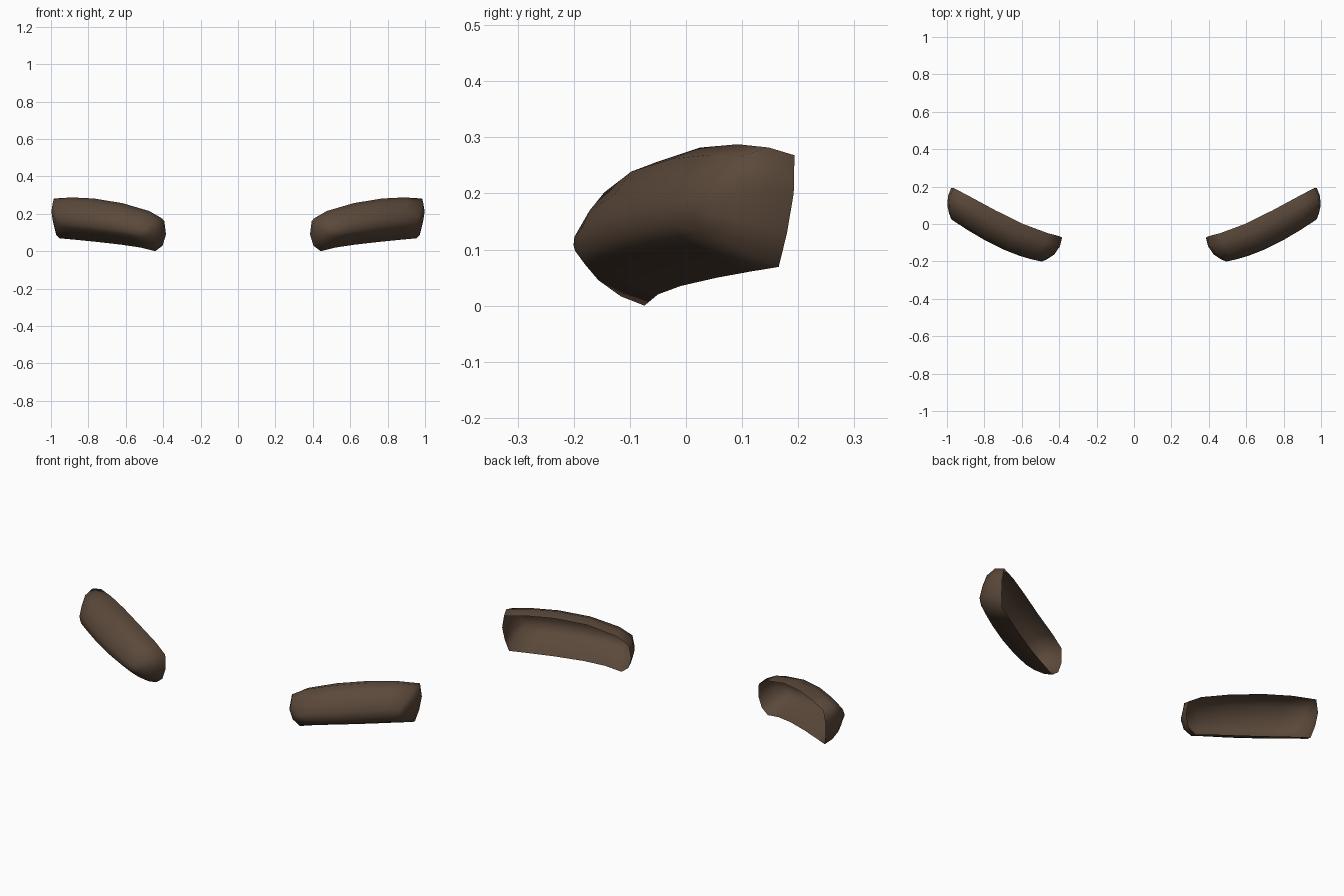
import bpy, bmesh
from mathutils import Vector

if "Cube" in bpy.data.objects:
    bpy.data.objects.remove(bpy.data.objects["Cube"])

brown = bpy.data.materials.new("dark brown")
brown.diffuse_color = (0.105, 0.066, 0.043, 1)
brown.use_nodes = True
brown.node_tree.nodes["Principled BSDF"].inputs["Base Color"].default_value = brown.diffuse_color

# Rim outline seen from the front (x, z), inner end to outer end
TOP = [(.395, .16), (.46, .2), (.6, .243), (.75, .268), (.87, .274), (.97, .268)]
BOTTOM = [(.44, 0), (.52, .02), (.62, .035), (.75, .05), (.86, .061), (.95, .069)]
INNER = [(.402, .03), (.385, .09)]
OUTER = [(.979, .2), (.968, .13)]
OUTLINE = INNER + TOP + OUTER + BOTTOM[::-1]

# Shell rings from open back to front: depth, length scale, height scale, lift
RINGS = [(0, 1, 1, 0), (.05, .985, .99, .015), (.1, .92, .78, .02),
         (.132, .83, .48, .013), (.15, .76, .2, .006)]
MID_X = .68


def back_y(x):
    s = x - .385
    return -.075 + .14 * s + .9 * s ** 2 - .65 * s ** 3


def centre_z(x):
    s = x - .385
    return .085 + .23 * s - .14 * s ** 2


def shell_point(x, z, depth, kx, kz, lift):
    """Shrink a rim point towards the centre line and push it forward."""
    h = z - centre_z(x)
    px = MID_X + (x - MID_X) * kx
    pz = centre_z(px) + h * kz + lift
    slope = (back_y(px + .01) - back_y(px - .01)) / .02
    forward = Vector((slope, -1, 0)).normalized()
    ends = abs(px - MID_X) / .3
    d = depth * (1.04 - .14 * ends ** 2) - .1 * h * (1 - depth / .15)
    return Vector((px, back_y(px), pz)) + forward * d


def eyebrow(name, side):
    bm = bmesh.new()
    rings = []
    for ring in RINGS:
        row = []
        for x, z in OUTLINE:
            p = shell_point(x, z, *ring)
            row.append(bm.verts.new((p.x * side, p.y, p.z)))
        rings.append(row)
    n = len(OUTLINE)
    # curved walls between rings
    for a, b in zip(rings, rings[1:]):
        for i in range(n):
            j = (i + 1) % n
            bm.faces.new((a[i], a[j], b[j], b[i]))
    # front strip joining upper and lower columns
    f = rings[-1]
    half = n // 2
    for i in range(half - 1):
        lo, hi = (n + 1 - i) % n, (n - i) % n
        quad = [f[1 + i], f[2 + i], f[hi], f[lo]] if i else [f[1], f[2], f[0]]
        if len(set(quad)) == len(quad):
            if i:
                quad = [f[1 + i], f[2 + i], f[n - i], f[(n + 1 - i) % n]]
            bm.faces.new(quad)
    bm.faces.new((f[half], f[half + 1], f[half + 2]))
    bmesh.ops.recalc_face_normals(bm, faces=bm.faces)
    # the open shell's outside must face forward
    bm.normal_update()
    if sum(face.normal.y * face.calc_area() for face in bm.faces) > 0:
        bmesh.ops.reverse_faces(bm, faces=bm.faces)
    for face in bm.faces:
        face.smooth = True
    mesh = bpy.data.meshes.new(name)
    bm.to_mesh(mesh)
    bm.free()
    mesh.materials.append(brown)
    bpy.context.collection.objects.link(bpy.data.objects.new(name, mesh))


eyebrow("right_eyebrow", 1)
eyebrow("left_eyebrow", -1)
